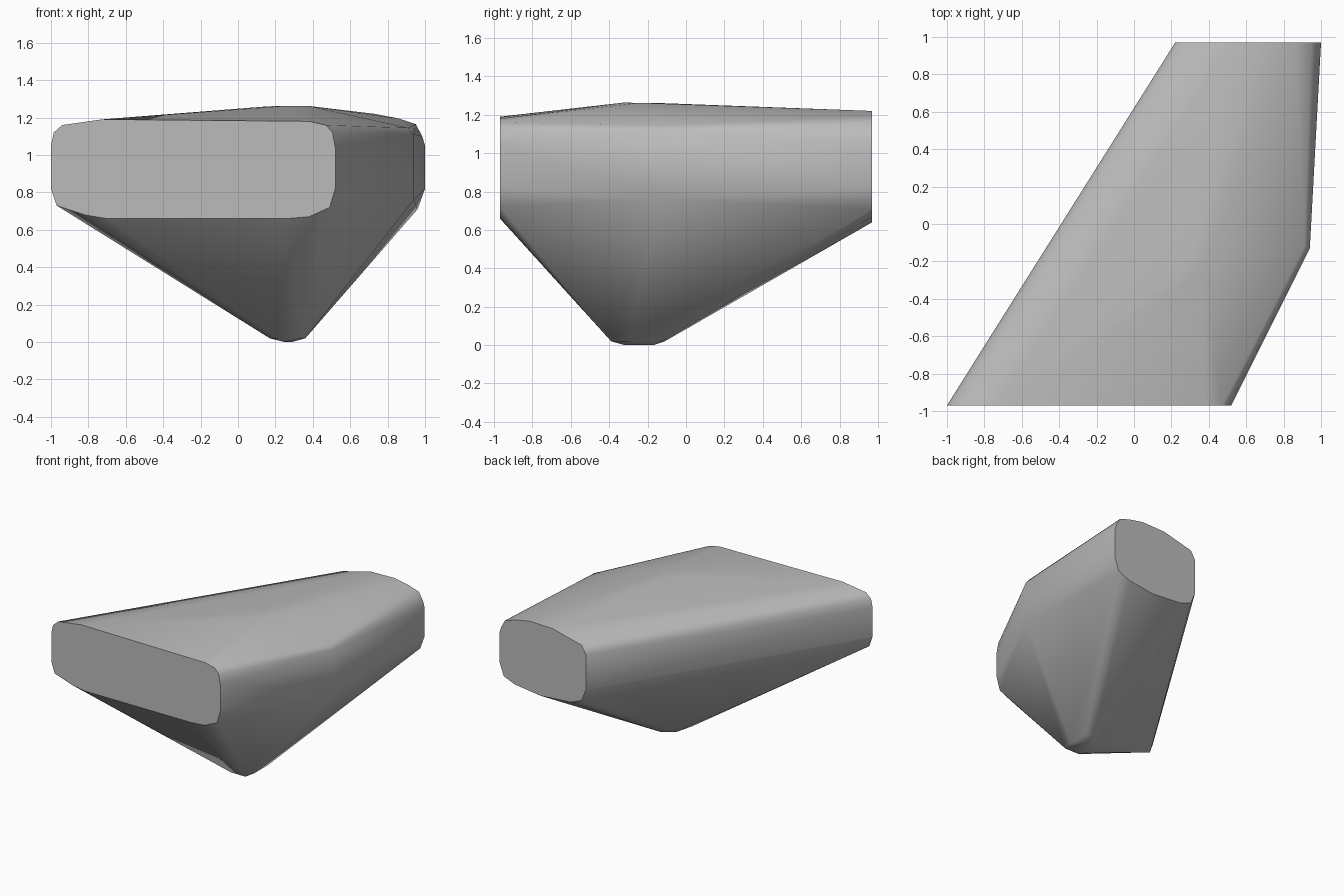
import bpy, bmesh, math

old = bpy.data.objects.get("Cube")
if old:
    bpy.data.objects.remove(old, do_unlink=True)

stone_grey = bpy.data.materials.new("stone grey")
stone_grey.use_nodes = True
colour = (0.5, 0.5, 0.5, 1)
stone_grey.diffuse_color = colour
stone_grey.node_tree.nodes["Principled BSDF"].inputs["Base Color"].default_value = colour

# Rounded end caps as (x, z) profiles
front_cap = [(-1, .82), (-1, 1.05), (-.985, 1.12), (-.94, 1.16), (-.73, 1.19),
             (.38, 1.18), (.47, 1.16), (.505, 1.12), (.52, 1.04), (.52, .82),
             (.49, .72), (.38, .67), (.26, .66), (-.7, .66), (-.82, .68), (-.97, .73)]
back_cap = [(.22, .8), (.22, 1.08), (.26, 1.15), (.52, 1.215), (.73, 1.22),
            (.86, 1.195), (.95, 1.165), (.985, 1.1), (1, 1.05), (1, .82),
            (.96, .71), (.86, .67), (.63, .64), (.36, .66), (.26, .7)]

# Bent flank, crown and blunt keel between the caps
flank_bend = [(.94, -.13, .76), (.94, -.13, 1.11), (.91, -.12, 1.145)]
crown = [(.16, -.3, 1.26), (.27, -.33, 1.263), (.38, -.24, 1.262), (.3, -.16, 1.262)]
keel = [(.17, -.33, .02), (.21, -.39, .02), (.34, -.39, .02), (.36, -.3, .02),
        (.36, -.13, .02), (.3, -.11, .02), (.22, -.2, .01),
        (.25, -.32, 0), (.29, -.17, 0)]

points = [(x, -.97, z) for x, z in front_cap]
points += [(x, .97, z) for x, z in back_cap]
points += flank_bend + crown + keel

# Wrap all sections in one faceted shell
bm = bmesh.new()
for p in points:
    bm.verts.new(p)
hull = bmesh.ops.convex_hull(bm, input=bm.verts)
spare = [g for g in set(hull["geom_interior"] + hull["geom_unused"])
         if isinstance(g, bmesh.types.BMVert)]
bmesh.ops.delete(bm, geom=spare, context="VERTS")
bmesh.ops.dissolve_limit(bm, angle_limit=math.radians(1), verts=bm.verts, edges=bm.edges)
bmesh.ops.recalc_face_normals(bm, faces=bm.faces)
mesh = bpy.data.meshes.new("wedge_stone")
bm.to_mesh(mesh)
bm.free()

stone = bpy.data.objects.new("wedge_stone", mesh)
bpy.context.collection.objects.link(stone)
mesh.materials.append(stone_grey)
bpy.ops.object.select_all(action="DESELECT")
stone.select_set(True)
bpy.context.view_layer.objects.active = stone
bpy.ops.object.shade_smooth_by_angle(angle=math.radians(35))
